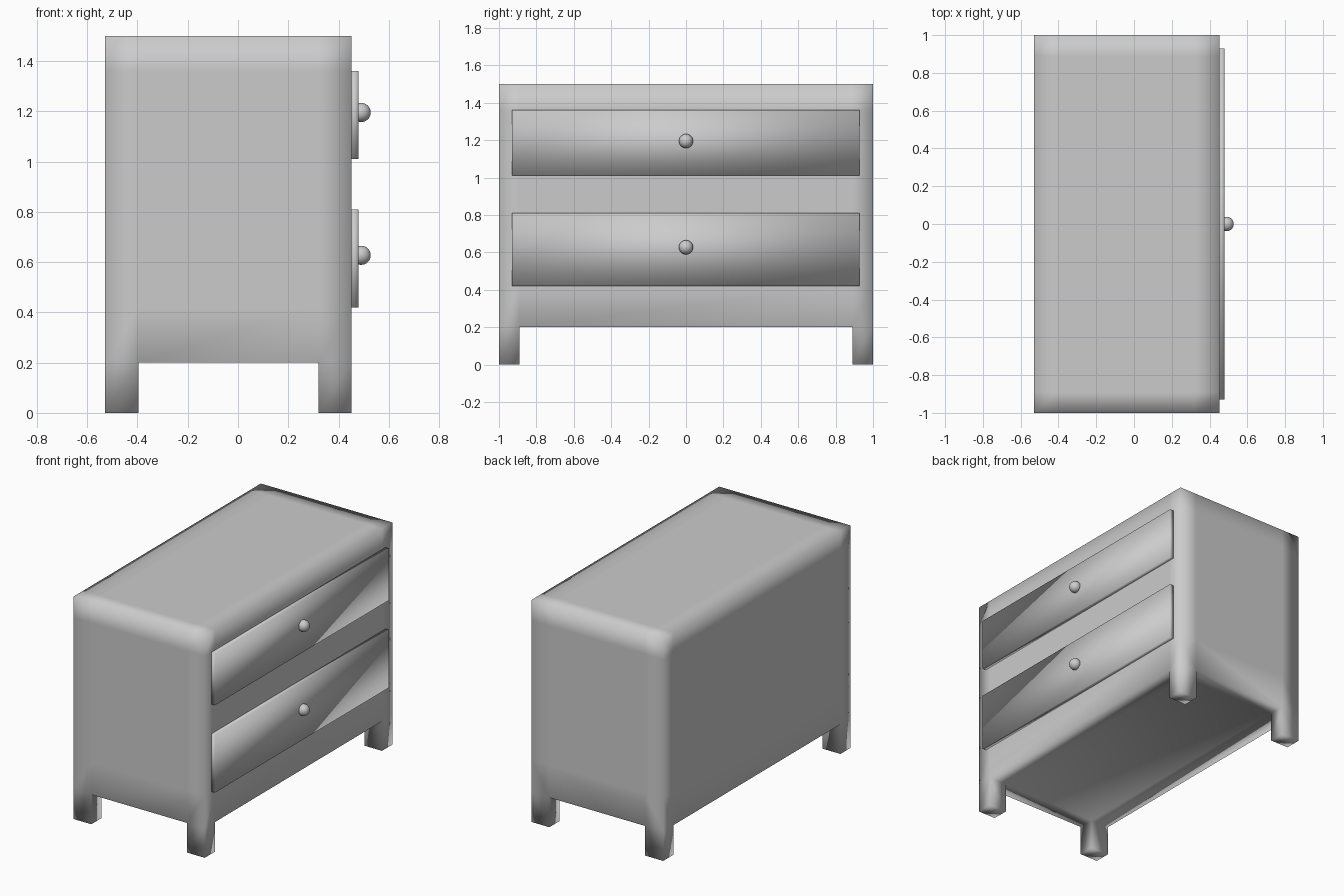
import bpy, bmesh
from itertools import product
from mathutils import Vector

if "Cube" in bpy.data.objects:
    bpy.data.objects.remove(bpy.data.objects["Cube"])


def finish(bm, name):
    bmesh.ops.recalc_face_normals(bm, faces=bm.faces)
    for f in bm.faces:
        f.smooth = True
    mesh = bpy.data.meshes.new(name)
    bm.to_mesh(mesh)
    bm.free()
    obj = bpy.data.objects.new(name, mesh)
    bpy.context.collection.objects.link(obj)
    return obj


def grid_solid(name, cuts, filled):
    """Closed skin around the filled cells of a box grid."""
    bm = bmesh.new()
    verts = {}

    def vert(i):
        if i not in verts:
            verts[i] = bm.verts.new([cuts[a][i[a]] for a in range(3)])
        return verts[i]

    size = [len(c) - 1 for c in cuts]

    def solid(c):
        return all(0 <= c[a] < size[a] for a in range(3)) and filled(*c)

    for cell in product(*(range(n) for n in size)):
        if not solid(cell):
            continue
        for axis, side in product(range(3), (0, 1)):
            near = list(cell)
            near[axis] += 2 * side - 1
            if solid(near):
                continue
            u, v = [a for a in range(3) if a != axis]
            loop = []
            for du, dv in ((0, 0), (1, 0), (1, 1), (0, 1)):
                i = list(cell)
                i[axis] += side
                i[u] += du
                i[v] += dv
                loop.append(vert(tuple(i)))
            bm.faces.new(loop)
    return finish(bm, name)


# Cabinet body with four corner legs in one smooth-shaded skin
grid_solid("cabinet_body",
           ([-0.53, -0.395, 0.32, 0.452],
            [-1, -0.89, 0.89, 1],
            [0, 0.2, 0.42, 0.81, 1.01, 1.36, 1.5]),
           lambda i, j, k: k > 0 or (i != 1 and j != 1))

# Drawer fronts and their round knobs on the +x side
for label, z0, z1, knob_z in (("lower", 0.42, 0.81, 0.627),
                              ("upper", 1.01, 1.36, 1.195)):
    grid_solid(label + "_drawer",
               ([0.45, 0.479], [-0.93, 0.928], [z0, z1]),
               lambda i, j, k: True)
    bm = bmesh.new()
    bmesh.ops.create_uvsphere(bm, u_segments=32, v_segments=16, radius=0.038)
    bmesh.ops.translate(bm, verts=bm.verts, vec=Vector((0.49, 0, knob_z)))
    finish(bm, label + "_knob")
